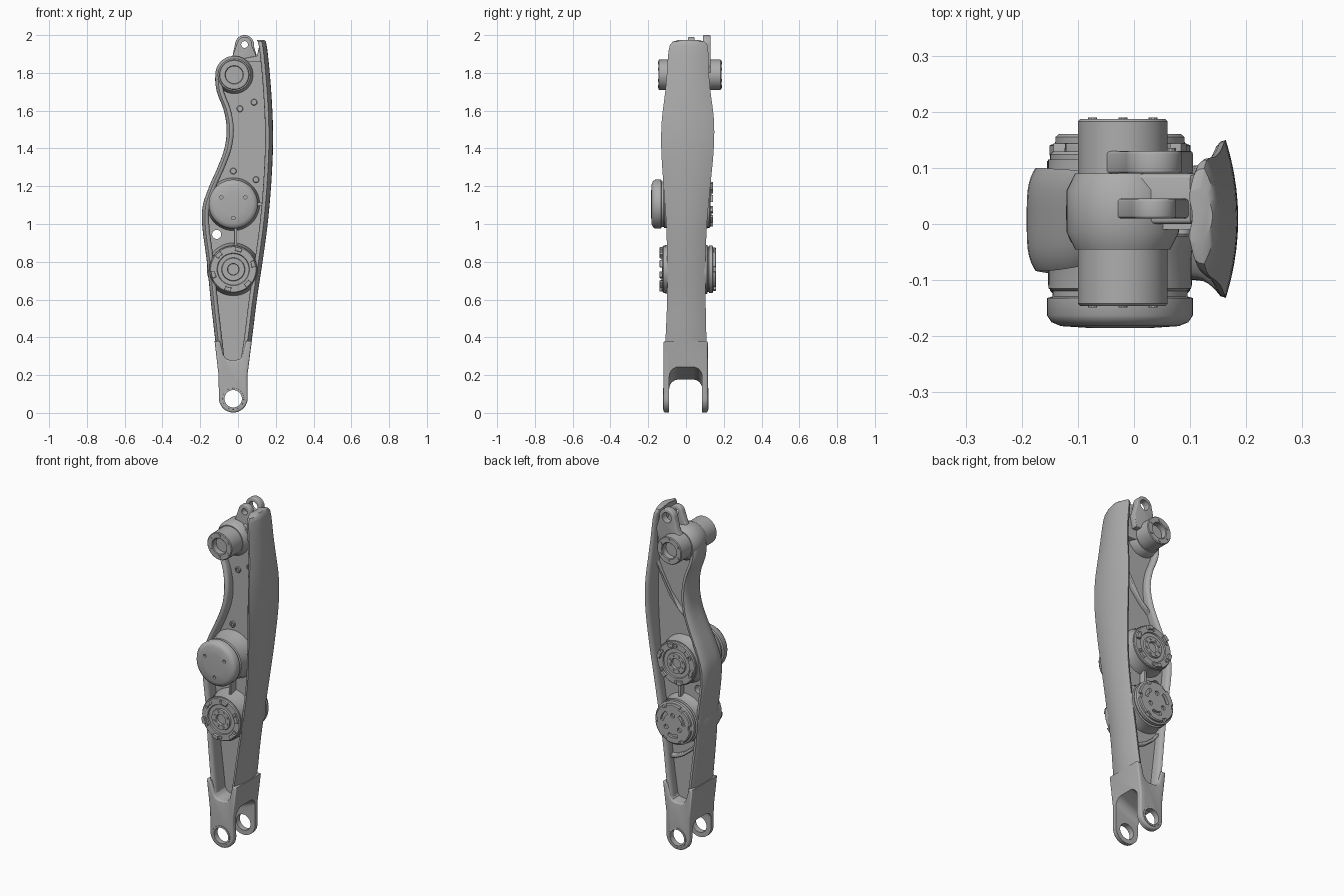
import bpy, bmesh
from math import sin, cos, pi, radians

cube = bpy.data.objects.get("Cube")
if cube:
    bpy.data.objects.remove(cube)

grey = bpy.data.materials.new("satin grey")
grey.use_nodes = True
colour = (0.42, 0.42, 0.42, 1)
grey.diffuse_color = colour
grey.node_tree.nodes["Principled BSDF"].inputs["Base Color"].default_value = colour
parts = []


def loft(name, rings, bevel=0):
    """Skin closed rings of equal length and cap both ends."""
    bm = bmesh.new()
    loops = [[bm.verts.new(p) for p in ring] for ring in rings]
    n = len(loops[0])
    for a, b in zip(loops, loops[1:]):
        for i in range(n):
            j = (i + 1) % n
            bm.faces.new((a[i], a[j], b[j], b[i]))
    caps = [bm.faces.new(loops[0]), bm.faces.new(loops[-1])]
    bmesh.ops.recalc_face_normals(bm, faces=bm.faces[:])
    if bevel:
        edges = list({e for f in caps for e in f.edges})
        bmesh.ops.bevel(bm, geom=edges, offset=bevel, segments=3, profile=0.5, affect='EDGES')
    mesh = bpy.data.meshes.new(name)
    bm.to_mesh(mesh)
    bm.free()
    mesh.materials.append(grey)
    obj = bpy.data.objects.new(name, mesh)
    bpy.context.collection.objects.link(obj)
    parts.append(obj)
    return obj


def prism(name, outline, y0, y1, bevel=0):
    return loft(name, [[(x, y, z) for x, z in outline] for y in (y0, y1)], bevel)


def arc(x, z, r, a0, a1, n=16):
    return [(x + r * cos(radians(a0 + (a1 - a0) * i / n)),
             z + r * sin(radians(a0 + (a1 - a0) * i / n))) for i in range(n + 1)]


def lathe(name, x, z, profile, seg=48):
    """Turn a radius / y profile about an axis along y."""
    return loft(name, [[(px, y, pz) for px, pz in arc(x, z, r, 0, 360, seg)[:-1]]
                       for r, y in profile])


def sector(x, z, r0, r1, mid, span):
    return (arc(x, z, r1, mid - span / 2, mid + span / 2, 8)
            + arc(x, z, r0, mid + span / 2, mid - span / 2, 8))


def cut(obj, cutters):
    for c in cutters:
        mod = obj.modifiers.new("cut", 'BOOLEAN')
        mod.operation, mod.solver, mod.object = 'DIFFERENCE', 'EXACT', c
        bpy.context.view_layer.objects.active = obj
        bpy.ops.object.modifier_apply(modifier=mod.name)
        parts.remove(c)
        bpy.data.objects.remove(c)


def sample(table, z):
    """Smooth interpolation of rows keyed by height."""
    i = max(k for k in range(len(table) - 1) if table[k][0] <= z or k == 0)
    a, b = table[i], table[i + 1]
    p, q = table[max(i - 1, 0)], table[min(i + 2, len(table) - 1)]
    h = b[0] - a[0]
    t = min(max((z - a[0]) / h, 0), 1)
    out = []
    for k in range(1, len(a)):
        ma = (b[k] - p[k]) / (b[0] - p[0]) * h
        mb = (q[k] - a[k]) / (q[0] - a[0]) * h
        out.append((2*t**3 - 3*t*t + 1) * a[k] + (t**3 - 2*t*t + t) * ma
                   + (3*t*t - 2*t**3) * b[k] + (t**3 - t*t) * mb)
    return out


# Rows: height, outer x, half width in y, centre y
left_edge = [(.25, -.105, .11, 0), (.6, -.145, .098, 0), (.8, -.165, .094, .005),
             (1, -.19, .092, .008), (1.1, -.186, .092, .008), (1.2, -.152, .09, .008),
             (1.3, -.108, .085, .01), (1.4, -.072, .08, .01), (1.5, -.06, .075, .01),
             (1.6, -.075, .07, .015), (1.7, -.112, .065, .02), (1.78, -.12, .06, .02),
             (1.85, -.095, .055, .02)]
right_edge = [(.25, .052, .114, 0), (.4, .075, .108, 0), (.6, .1, .102, .002),
              (.8, .13, .102, .002), (1, .157, .108, .003), (1.2, .175, .124, .005),
              (1.4, .185, .139, .008), (1.55, .184, .138, .01), (1.7, .176, .12, .01),
              (1.8, .168, .111, .01), (1.9, .158, .106, .012), (1.945, .152, .1, .014),
              (1.965, .147, .085, .014), (1.975, .14, .05, .014)]


def flange(name, table, side, bow, power, thick, q):
    rings = []
    z0, z1 = table[0][0], table[-1][0]
    heights = sorted({z0 + (z1 - z0) * i / 60 for i in range(61)} | {row[0] for row in table[-3:]})
    for z in heights:
        xo, hw, cy = sample(table, z)
        ts = [sin(-pi / 2 + pi * i / 16) for i in range(17)]
        outer = [(xo - side * bow * abs(t)**power, cy + hw * t, z) for t in ts]
        inner = [(xo - side * (bow * abs(t)**power + thick * max(1 - t**q, 0)**.5), cy + hw * t, z)
                 for t in ts[-2:0:-1]]
        rings.append(outer + inner)
    loft(name, rings)


flange("outer_panel", right_edge, 1, .022, 2, .036, 4)
flange("inner_flange", left_edge, -1, .016, 4, .036, 6)

# Web plate between the flanges, with its through hole
steps = [.26 + 1.6 * i / 50 for i in range(51)]
web = prism("web_plate", [(sample(right_edge, z)[0] - .03, z) for z in steps]
            + [(sample(left_edge, min(z, 1.84))[0] + .025, z) for z in steps[::-1]], -.01, .045)
cut(web, [lathe("hole_cutter", -.113, .945, [(.024, -.2), (.024, .2)], 32)])
upper_web = prism("upper_web", [(.125, 1.75), (.13, 1.94), (.112, 1.94), (.1, 1.89),
                                (-.05, 1.86), (-.07, 1.75)], .0, .09, .008)

# Forked lower end
cx = -.025
outline = (arc(cx, .078, .076, 180, 360, 24)
           + [(.05, .2), (.073, .38), (.043, .38), (.027, .31), (.012, .287), (-.01, .28),
              (-.045, .28), (-.063, .287), (-.078, .31), (-.096, .38), (-.124, .38), (-.103, .2)])
clevis = prism("forked_end", outline, -.119, .116, .01)


def arch(x, top):
    right = arc(.036, top - .05, .05, 0, 90, 8)
    left = arc(-.039, top - .05, .05, 90, 180, 8)
    return [(x, y, z) for y, z in [(.086, -.1)] + right + left + [(-.089, -.1)]]


cut(clevis, [loft("slot_cutter", [arch(-.2, .135), arch(.2, .305)]),
             lathe("pin_cutter", cx, .075, [(.046, -.3), (.046, .3)])])
for i, (y0, y1) in enumerate([(-.122, -.117), (.114, .119)]):
    rim = prism(f"pin_rim_{i}", arc(cx, .075, .056, 0, 360, 40)[:-1], y0, y1, .001)
    cut(rim, [lathe("rim_cutter", cx, .075, [(.046, -.3), (.046, .3)])])


def bolts(name, x, z, ring, count, r, y0, y1):
    for i in range(count):
        a = 2 * pi * (i + .5) / count
        lathe(f"{name}_{i}", x + ring * cos(a), z + ring * sin(a), [(r, y0), (r, y1)], 10)


# Upper pivot tube with blind bores
top_z = 1.79
lathe("upper_pivot", -.02, top_z,
      [(.045, -.11), (.045, -.142), (.049, -.146), (.076, -.146), (.08, -.142),
       (.08, .183), (.076, .187), (.049, .187), (.045, .183), (.045, .15)])
lathe("pivot_collar", -.02, top_z, [(.085, -.045), (.1, -.015), (.1, .06), (.085, .09)])
bolts("front_pivot_bolt", -.02, top_z, .062, 6, .008, -.14, -.149)
bolts("back_pivot_bolt", -.02, top_z, .062, 6, .008, .18, .19)

# Pair of lugs at the very top
for name, r, hole, y0, y1 in [("front_lug", .04, .018, .01, .045), ("back_lug", .05, .03, .09, .13)]:
    lug = prism(name, arc(.035, 1.95, r, -10, 165, 20)
                + [(-.03, 1.885), (-.07, 1.84), (-.05, 1.8), (.09, 1.8), (.105, 1.87)], y0, y1, .005)
    cut(lug, [lathe("lug_cutter", .035, 1.95, [(hole, -.3), (hole, .3)], 32)])

# Drive housings
up_z, low_z = 1.105, .76
cover = lathe("upper_housing", cx, up_z,
              [(.06, -.185), (.105, -.182), (.122, -.175), (.13, -.163), (.13, -.132), (.12, -.129),
               (.12, -.119), (.127, -.115), (.128, -.05), (.14, -.01), (.14, .045), (.13, .07), (.128, .115)])
cut(cover, [lathe("cover_cutter", x, z, [(.009, -.25), (.009, -.17)], 16)
            for x, z in arc(cx, up_z, .073, 30, 270, 2)])
back = lathe("lower_housing", cx, low_z,
             [(.128, -.11), (.128, -.06), (.14, -.01), (.14, .045), (.13, .07), (.13, .112),
              (.12, .114), (.12, .12), (.126, .122), (.126, .14), (.116, .144), (.116, .155), (.11, .16)])
slots = [prism("arc_cutter", sector(cx, low_z, .06, .08, a, 50), .145, .3) for a in (30, 150, 270)]
slots += [prism("notch_cutter", sector(cx, low_z, .1, .15, a, 14), .146, .3) for a in range(0, 360, 60)]
slots += [lathe("round_cutter", x, z, [(.013, .148), (.013, .3)], 16)
          for x, z in arc(cx, low_z, .05, 90, 330, 2)]
cut(back, slots)


def output_flange(name, z, base, d):
    """Bolted output face turned outward along y by d."""
    lathe(name, cx, z, [(r, base + d * h) for r, h in
                        [(.125, 0), (.125, .019), (.12, .024), (.086, .024), (.083, .017), (.062, .017),
                         (.059, .026), (.031, .026), (.029, .012)]])
    for i in range(6):
        prism(f"{name}_pad_{i}", sector(cx, z, .098, .119, 60 * i + 15, 18),
              base + d * .01, base + d * .039, .002)
    bolts(name + "_hub_bolt", cx, z, .045, 8, .007, base + d * .02, base + d * .03)
    bolts(name + "_face_bolt", cx, z, .104, 6, .009, base + d * .02, base + d * .03)


output_flange("lower_output", low_z, -.1, -1)
output_flange("upper_output", up_z, .105, 1)

# Web bolts and stiffening ribs
for i, (x, z) in enumerate([(.01, 1.61), (.085, 1.645), (-.025, 1.28), (.095, 1.235)]):
    lathe(f"web_bolt_{i}", x, z, [(.017, .0), (.017, -.018), (.014, -.022), (.008, -.022), (.008, -.016)], 20)
prism("bridge_rib", [(-.02, .85), (-.005, .85), (-.005, 1), (-.02, 1)], -.06, .08, .004)
prism("side_rib", [(.09, 1.095), (.15, 1.095), (.15, 1.115), (.09, 1.115)], -.05, .06, .004)


def rib(name, path):
    prism(name, path + [(x, z - .022) for x, z in path[::-1]], .03, .07, .006)


rib("upper_back_rib", [(.15, 1.66), (.11, 1.57), (.06, 1.48), (.0, 1.41), (-.06, 1.36)])
rib("lower_back_rib", [(.06, .53), (.02, .535), (-.03, .56), (-.08, .6), (-.13, .66)])

# Smooth shading with crisp edges
bpy.ops.object.select_all(action='DESELECT')
for obj in parts:
    obj.select_set(True)
bpy.context.view_layer.objects.active = parts[0]
bpy.ops.object.shade_smooth_by_angle(angle=radians(35))
